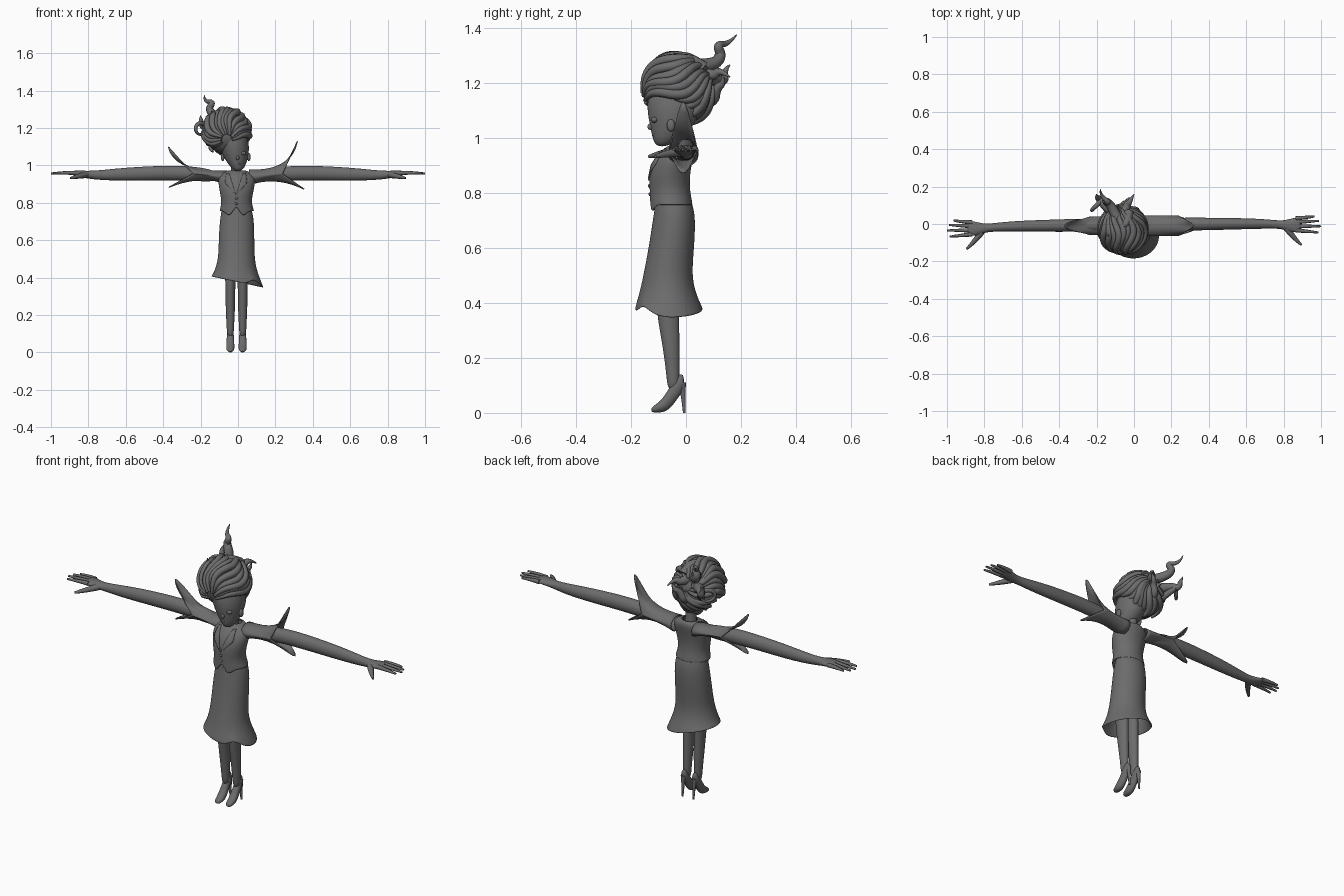
import bpy, bmesh, math
from math import sin, cos, pi, radians, exp, sqrt
from mathutils import Vector, Matrix

if "Cube" in bpy.data.objects:
    bpy.data.objects.remove(bpy.data.objects["Cube"])

GREY = (0.15, 0.15, 0.15, 1)
grey = bpy.data.materials.new("dark_grey")
grey.use_nodes = True
grey.diffuse_color = GREY
grey.node_tree.nodes["Principled BSDF"].inputs["Base Color"].default_value = GREY
MID = -0.01  # x of the body's centre line


def finish(name, bm, subdiv=0, thick=0):
    """Turn a bmesh into a smooth grey object."""
    bmesh.ops.recalc_face_normals(bm, faces=bm.faces)
    mesh = bpy.data.meshes.new(name)
    bm.to_mesh(mesh)
    bm.free()
    mesh.materials.append(grey)
    mesh.shade_smooth()
    ob = bpy.data.objects.new(name, mesh)
    bpy.context.collection.objects.link(ob)
    if thick:
        mod = ob.modifiers.new("thickness", "SOLIDIFY")
        mod.thickness = thick
    if subdiv:
        mod = ob.modifiers.new("smooth", "SUBSURF")
        mod.levels = mod.render_levels = subdiv
    return ob


def grid(fn, nu, nv, closed):
    """Grid of points fn(u, v); closed joins the v direction into rings."""
    bm = bmesh.new()
    span = nv if closed else nv - 1
    rows = [[bm.verts.new(fn(i / (nu - 1), j / span)) for j in range(nv)] for i in range(nu)]
    for a, b in zip(rows, rows[1:]):
        for j in range(span):
            k = (j + 1) % nv
            bm.faces.new((a[j], a[k], b[k], b[j]))
    return bm, rows


def loft(name, axis, rows, n=16, cap=True, thick=0, hem=None):
    """Elliptical rings (position, centre, centre, radius, radius) along an axis."""
    def point(u, v):
        p, c1, c2, r1, r2 = rows[round(u * (len(rows) - 1))]
        a, b = c1 + r1 * cos(2 * pi * v), c2 + r2 * sin(2 * pi * v)
        return {"x": (p, a, b), "y": (a, p, b), "z": (a, b, p)}[axis]
    bm, rings = grid(point, len(rows), n, True)
    if hem:
        for vert in rings[0]:
            vert.co.z += hem(vert.co)
    if cap:
        bm.faces.new(rings[0])
        bm.faces.new(rings[-1])
    return finish(name, bm, 2, thick)


def ball(name, pos, radii):
    bm = bmesh.new()
    bmesh.ops.create_uvsphere(bm, u_segments=20, v_segments=12, radius=1,
                              matrix=Matrix.Translation(pos) @ Matrix.Diagonal((*radii, 1)))
    return finish(name, bm)


def tube(name, points, radii):
    """Tapered round strand through a few points."""
    curve = bpy.data.curves.new(name, "CURVE")
    curve.dimensions = "3D"
    curve.bevel_depth, curve.bevel_resolution = 1, 2
    curve.use_fill_caps = True
    curve.resolution_u = 5
    sp = curve.splines.new("NURBS")
    sp.points.add(len(points) - 1)
    sp.use_endpoint_u = True
    sp.order_u = 3
    for p, co, r in zip(sp.points, points, radii):
        p.co, p.radius = (*co, 1), r
    sp.use_smooth = True
    curve.materials.append(grey)
    ob = bpy.data.objects.new(name, curve)
    bpy.context.collection.objects.link(ob)


# Skirt with a slanted, slit hem
def skirt_hem(co):
    return -0.22 * co.x + 0.035 * exp(-((co.x - 0.09) / 0.03) ** 2) * (co.y < -0.08)


loft("skirt", "z", [
    (0.375, -0.003, -0.062, 0.142, 0.126), (0.43, -0.012, -0.067, 0.115, 0.104),
    (0.5, -0.008, -0.067, 0.097, 0.088), (0.6, -0.008, -0.053, 0.096, 0.083),
    (0.7, -0.006, -0.043, 0.092, 0.078), (0.75, -0.006, -0.043, 0.084, 0.07),
    (0.79, MID, -0.05, 0.072, 0.06)], 28, False, 0.006, skirt_hem)

# Jacket with two front points
JACKET = [(0.755, -0.006, -0.053, 0.094, 0.079), (0.8, -0.008, -0.058, 0.079, 0.073),
          (0.85, -0.008, -0.061, 0.088, 0.074), (0.9, -0.007, -0.053, 0.098, 0.073),
          (0.94, -0.006, -0.037, 0.1, 0.066), (0.965, -0.007, -0.024, 0.07, 0.052),
          (0.975, -0.008, -0.02, 0.04, 0.035)]


def jacket_hem(co):
    if co.y > -0.08:
        return 0
    off = abs(co.x - MID)
    return 0.03 * exp(-(off / 0.014) ** 2) - 0.028 * exp(-((off - 0.04) / 0.02) ** 2)


loft("jacket", "z", JACKET, 32, False, 0.006, jacket_hem)


def jacket_front(x, z):
    for a, b in zip(JACKET, JACKET[1:]):
        if a[0] <= z <= b[0]:
            f = (z - a[0]) / (b[0] - a[0])
            _, cx, cy, rx, ry = [p + (q - p) * f for p, q in zip(a, b)]
            return cy - ry * sqrt(max(0, 1 - ((x - cx) / rx) ** 2))


for s, side in ((1, "left"), (-1, "right")):
    def lapel(u, v):
        z = 0.845 + 0.115 * u
        inner, outer = 0.036 * u, min(0.11 * u, 0.07 - 0.02 * u)
        x = MID + s * (inner + (outer - inner) * v + 0.002)
        return x, jacket_front(x, z) - 0.004, z
    finish(side + "_lapel", grid(lapel, 9, 4, False)[0], 0, 0.008)
for i, z in enumerate((0.795, 0.825)):
    ball("button_%d" % (i + 1), (MID, jacket_front(MID, z), z), (0.007, 0.005, 0.007))

# Sleeves, arms, hands, legs and shoes
TIPS = {1: ((0.32, 1.13), (0.355, 0.875)), -1: ((0.37, 1.1), (0.37, 0.88))}
for s, side in ((1, "left"), (-1, "right")):
    top, low = TIPS[s]
    back = 0 if s > 0 else -0.022  # the right hand sits further forward

    def sleeve(u, v):
        a = 2 * pi * v
        up, down = max(0, sin(a)) ** 3, max(0, -sin(a)) ** 3
        mid = 1 - up - down
        start = Vector((0.06, 0.935 + 0.037 * sin(a)))
        bend = up * Vector((top[0] - 0.03, 0.965)) + down * Vector((0.2, 0.95)) + mid * Vector((0.17, 0.95))
        end = up * Vector(top) + down * Vector(low) + mid * Vector((0.24, 0.955))
        p = start * (1 - u) ** 2 + bend * 2 * u * (1 - u) + end * u * u
        return s * p.x, -0.01 + cos(a) * 0.05, p.y
    finish(side + "_sleeve", grid(sleeve, 10, 32, True)[0], 0, 0.005)

    loft(side + "_arm", "x", [
        (s * x, y + back * x, z, ry, rz) for x, y, z, ry, rz in (
            (0.1, -0.01, 0.94, 0.035, 0.033), (0.25, 0, 0.958, 0.036, 0.04),
            (0.4, 0, 0.96, 0.034, 0.04), (0.6, 0.002, 0.953, 0.03, 0.036),
            (0.72, 0, 0.948, 0.025, 0.028), (0.79, -0.004, 0.949, 0.021, 0.022),
            (0.83, -0.008, 0.953, 0.035, 0.019), (0.875, -0.004, 0.959, 0.042, 0.014),
            (0.892, -0.002, 0.959, 0.036, 0.009))])
    fingers = (("little", 0.03, 0.965, 0.04), ("ring", 0.01, 0.99, 0.017),
               ("middle", -0.012, 1.0, -0.012), ("index", -0.033, 0.985, -0.045))
    for name, y, x, tip in fingers:
        tube("%s_%s_finger" % (side, name),
             [(s * 0.865, y + back, 0.959), (s * 0.92, (y + tip) / 2 + back, 0.962),
              (s * x, tip + back, 0.957)], (0.012, 0.01, 0.005))
    tube(side + "_thumb", [(s * 0.815, -0.02 + back, 0.95), (s * 0.85, -0.07 + back, 0.942),
                           (s * 0.895, -0.112 + back, 0.932)], (0.018, 0.014, 0.006))

    cx = -0.008 + s * 0.033
    loft(side + "_leg", "z", [
        (0.08, cx, -0.045, 0.018, 0.022), (0.14, cx, -0.048, 0.02, 0.024),
        (0.22, cx, -0.052, 0.025, 0.03), (0.3, cx, -0.06, 0.026, 0.036),
        (0.38, cx, -0.067, 0.028, 0.042), (0.5, cx, -0.067, 0.03, 0.045)])
    loft(side + "_shoe", "y", [
        (-0.127, cx, 0.011, 0.012, 0.009), (-0.108, cx, 0.016, 0.021, 0.015),
        (-0.08, cx, 0.029, 0.023, 0.028), (-0.055, cx, 0.06, 0.02, 0.043),
        (-0.03, cx, 0.097, 0.019, 0.045), (-0.006, cx, 0.115, 0.014, 0.028)])
    tube(side + "_heel", [(cx, -0.014, 0.11), (cx, -0.01, 0.06), (cx, -0.006, 0)],
         (0.014, 0.007, 0.005))

# Neck, head and face
loft("neck", "z", [(0.93, MID, -0.025, 0.036, 0.034), (0.98, MID, -0.028, 0.026, 0.026),
                   (1.06, MID, -0.03, 0.028, 0.03)])
loft("head", "z", [
    (0.968, 0, -0.088, 0.018, 0.02), (0.995, -0.002, -0.07, 0.042, 0.052),
    (1.045, -0.012, -0.05, 0.068, 0.082), (1.1, -0.02, -0.045, 0.082, 0.098),
    (1.17, -0.04, -0.04, 0.09, 0.1), (1.24, -0.05, -0.03, 0.05, 0.06)], 20)
ball("nose", (-0.002, -0.128, 1.04), (0.009, 0.012, 0.012))
ball("upper_lip", (0, -0.114, 1.007), (0.018, 0.009, 0.005))
ball("lower_lip", (0, -0.11, 0.998), (0.014, 0.009, 0.005))
for s, side in ((1, "left"), (-1, "right")):
    ball(side + "_eye", (-0.008 + s * 0.034, -0.114, 1.065), (0.017, 0.012, 0.011))
    ball(side + "_ear", (-0.012 + s * 0.07, -0.055, 1.045), (0.01, 0.015, 0.022))

# Swept-back hair: a core covered in wavy strands
CENTRE, SIZE = Vector((-0.06, -0.03, 1.175)), Vector((0.118, 0.125, 0.123))
ball("hair_core", CENTRE, SIZE * 0.96)
tilt = Matrix.Rotation(radians(18), 3, "X")
COUNT = 26
for i in range(COUNT):
    around = 2 * pi * i / COUNT
    first = 80 if sin(around) < -0.35 else 14
    points, radii = [], []
    for k in range(10):
        t = radians(first + (164 - first) * k / 9)
        a = around + 0.3 * sin(2.6 * t + 0.5 * sin(i)) + 0.2 * t
        d = tilt @ Vector((sin(t) * cos(a), -cos(t), sin(t) * sin(a)))
        points.append(CENTRE + d * SIZE * (1 + 0.05 * sin(i * 2.1)))
        radii.append(0.004 + 0.015 * sin(pi * (k + 0.5) / 10))
    tube("hair_strand_%02d" % (i + 1), points, radii)

# Flying locks and a curl at the back
LOCKS = {
    "tall_lock": [(-0.09, 0.03, 1.26), (-0.12, 0.1, 1.26), (-0.16, 0.13, 1.3),
                  (-0.13, 0.11, 1.34), (-0.18, 0.155, 1.34), (-0.18, 0.185, 1.375)],
    "side_lock": [(-0.1, 0.05, 1.2), (-0.16, 0.1, 1.22), (-0.19, 0.14, 1.2),
                  (-0.2, 0.14, 1.25), (-0.2, 0.16, 1.265)],
    "low_lock": [(-0.06, 0.05, 1.13), (-0.06, 0.1, 1.13), (-0.04, 0.11, 1.18),
                 (-0.02, 0.14, 1.2), (-0.01, 0.13, 1.23)],
    "back_lock": [(-0.06, 0.03, 1.24), (-0.04, 0.1, 1.22), (-0.02, 0.12, 1.25), (0, 0.16, 1.22)],
    "crown_lock": [(-0.03, 0.06, 1.25), (-0.03, 0.01, 1.29), (-0.07, -0.02, 1.3), (-0.12, 0.04, 1.27)],
    "front_wisp": [(-0.12, 0, 1.25), (-0.14, -0.05, 1.25), (-0.14, -0.065, 1.295)],
}
for name, pts in LOCKS.items():
    n = len(pts) - 1
    tube(name, pts, [0.002 + 0.027 * (1 - k / n) ** 0.8 for k in range(n + 1)])
curl = [(-0.2 + 0.028 * cos(a), 0.1 + 0.028 * cos(a), 1.195 + 0.032 * sin(a))
        for a in [radians(40 * k) for k in range(10)]]
tube("hair_curl", [(-0.13, 0.05, 1.15)] + curl, [0.02] + [0.015 - 0.0012 * k for k in range(10)])
